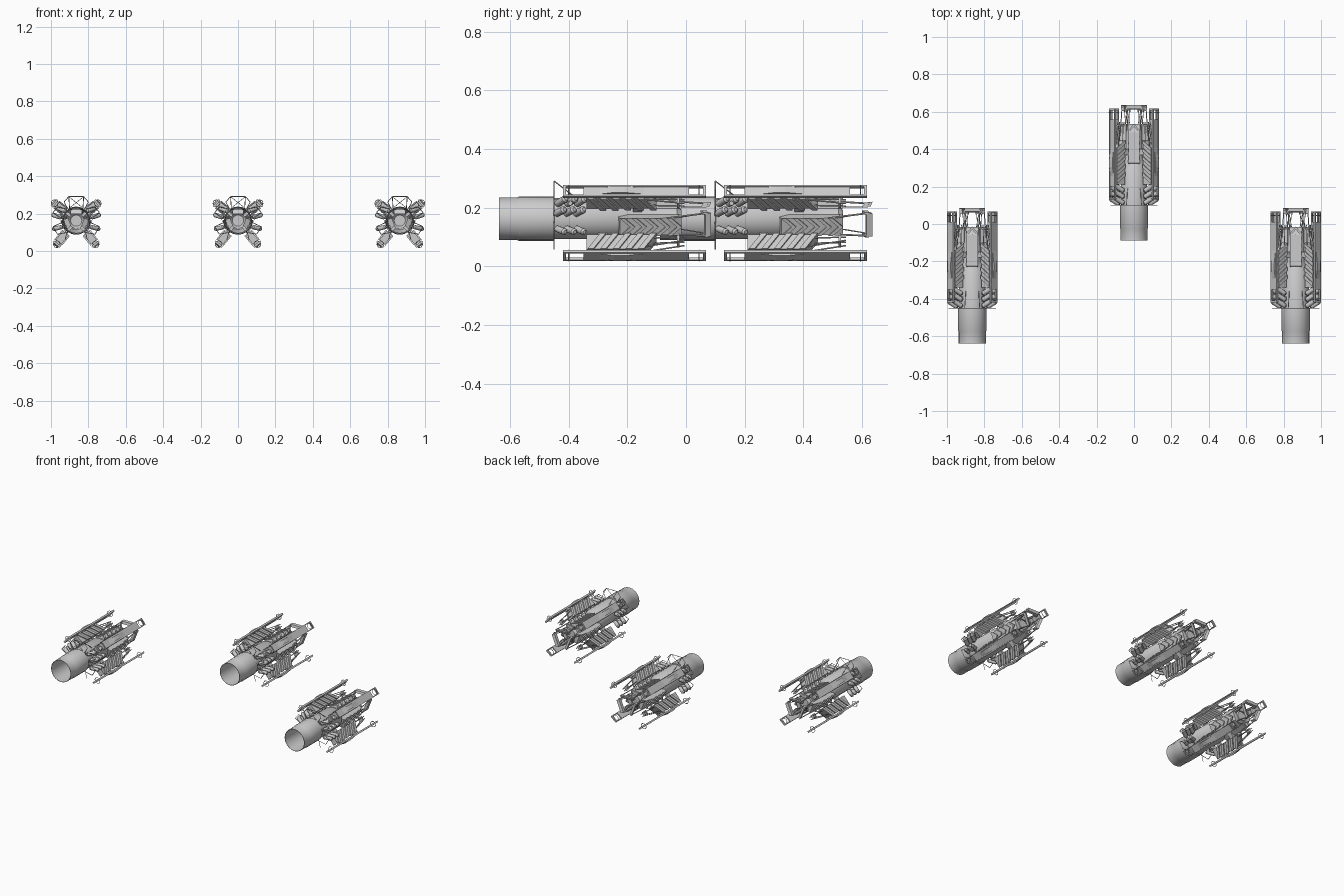
import bpy, bmesh, math
from mathutils import Vector, Matrix

if "Cube" in bpy.data.objects:
    bpy.data.objects.remove(bpy.data.objects["Cube"])

AXIS = 0.1625
UNITS = [(-0.865, 0.0), (0.865, 0.0), (0.0, 0.55)]


def place(a, r, t, y):
    """Point at angle a round the axis: r outwards, t sideways, y along."""
    c, s = math.cos(a), math.sin(a)
    return Vector((r * c - t * s, y, AXIS + r * s + t * c))


def finish(name, bm, smooth=False):
    """Make the mesh once and share it between the three units."""
    bmesh.ops.recalc_face_normals(bm, faces=bm.faces)
    me = bpy.data.meshes.new(name)
    bm.to_mesh(me)
    bm.free()
    for i, (x, y) in enumerate(UNITS):
        ob = bpy.data.objects.new(f"{name}_{i + 1}", me)
        ob.location = (x, y, 0)
        bpy.context.collection.objects.link(ob)
        if smooth and i == 0:
            bpy.ops.object.select_all(action='DESELECT')
            ob.select_set(True)
            bpy.context.view_layer.objects.active = ob
            for p in me.polygons:
                p.use_smooth = True
            me.set_sharp_from_angle(angle=math.radians(35))


def prism(bm, a, pts, t0, t1):
    """Extrude an (r, y) outline from t0 to t1."""
    lo = [bm.verts.new(place(a, r, t0, y)) for r, y in pts]
    hi = [bm.verts.new(place(a, r, t1, y)) for r, y in pts]
    n = len(pts)
    bm.faces.new(lo)
    bm.faces.new(hi[::-1])
    for i in range(n):
        j = (i + 1) % n
        bm.faces.new((lo[i], lo[j], hi[j], hi[i]))


def box(bm, a, r0, r1, t0, t1, y0, y1):
    prism(bm, a, [(r0, y0), (r1, y0), (r1, y1), (r0, y1)], t0, t1)


def rod(bm, p, q, rad, sides=6, rad2=None):
    d = q - p
    m = Matrix.Translation((p + q) / 2) @ d.to_track_quat('Z', 'Y').to_matrix().to_4x4()
    bmesh.ops.create_cone(bm, cap_ends=True, segments=sides, radius1=rad,
                          radius2=rad if rad2 is None else rad2, depth=d.length, matrix=m)


def loop(bm, pts, rad):
    for p, q in zip(pts, pts[1:] + pts[:1]):
        rod(bm, p, q, rad, 4)


# hollow intake and tapering body, turned round the axis
bm = bmesh.new()
prof = [(0.066, -0.46), (0.071, -0.638), (0.073, -0.638), (0.073, -0.575), (0.0755, -0.57),
        (0.0755, -0.45), (0.07, -0.448), (0.07, -0.24), (0.048, -0.20), (0.042, -0.03),
        (0.03, -0.015), (0.0, -0.015)]
vs = [bm.verts.new(place(0, r, 0, y)) for r, y in prof]
es = [bm.edges.new(e) for e in zip(vs, vs[1:])]
bmesh.ops.spin(bm, geom=vs + es, cent=(0, 0, AXIS), axis=(0, 1, 0), angle=math.tau, steps=20)
bmesh.ops.remove_doubles(bm, verts=bm.verts, dist=1e-4)
finish("intake_body", bm, True)

UP, LOW = math.radians(39), math.radians(-50.5)
WINGS = [(UP, 0.148, 0.078), (math.pi - UP, 0.148, 0.078),
         (LOW, 0.163, 0.085), (math.pi - LOW, 0.163, 0.085)]

# four diagonal wings: slanted core with raised slanting ribs on each flank
bm = bmesh.new()
for a, rr, r0 in WINGS:
    r1 = rr - 0.014
    prism(bm, a, [(r0, -0.34), (r1, -0.34), (r1, -0.15), (r0, -0.10)], -0.019, 0.019)
    for k in range(5):
        y = -0.335 + k * 0.043
        for s in (-1, 1):
            prism(bm, a, [(r1 + 0.003, y), (r1 + 0.003, y + 0.02), (r0, y + 0.062), (r0, y + 0.042)],
                  s * 0.019, s * 0.026)
    # root struts and trailing rods
    for y in (-0.30, -0.18):
        box(bm, a, 0.04, r0, -0.008, 0.008, y, y + 0.03)
    for t in (-0.014, 0.014):
        rod(bm, place(a, r0 + 0.012, t, -0.13), place(a, r0 + 0.008, t, -0.005), 0.0025)
        rod(bm, place(a, r1 - 0.01, t, -0.16), place(a, r0 + 0.022, t, -0.005), 0.0025)
    box(bm, a, r0, r0 + 0.028, -0.017, 0.017, -0.03, -0.022)
finish("wing", bm)

# outer rails with open ladder ends and a shallow arched cap
bm = bmesh.new()
for a, rr, r0 in WINGS:
    box(bm, a, rr - 0.005, rr + 0.003, -0.021, 0.021, -0.35, 0.01)
    for t in (-0.021, 0.021):
        box(bm, a, rr - 0.006, rr + 0.005, t - 0.003, t + 0.003, -0.42, 0.068)
    for y in (-0.42, 0.058):
        box(bm, a, rr - 0.006, rr + 0.005, -0.021, 0.021, y, y + 0.01)
    prism(bm, a, [(rr, -0.31), (rr + 0.012, -0.245), (rr + 0.012, -0.21), (rr, -0.12)], -0.014, 0.014)
    for y in (-0.31, -0.17):
        box(bm, a, rr - 0.016, rr, -0.012, 0.012, y, y + 0.05)
    # eight-sided hoops at the rail ends
    for y in (-0.40, 0.045):
        loop(bm, [place(a, rr + 0.019 * math.cos(k * math.tau / 8), 0.019 * math.sin(k * math.tau / 8), y)
                  for k in range(8)], 0.0018)
finish("outer_rail", bm)

# three narrow ribbed panels, top and both sides, with tail frames
bm = bmesh.new()
for a in (math.pi / 2, math.radians(-22), math.pi + math.radians(22)):
    r = 0.064 if a == math.pi / 2 else 0.072
    prism(bm, a, [(0.035, -0.24), (r, -0.225), (r, -0.06), (r - 0.012, -0.015), (0.035, -0.015)],
          -0.03, 0.03)
    for k in range(5):
        y = -0.225 + k * 0.04
        for s in (-1, 1):
            lo = [place(a, r + h, s * t, y + dy) for h in (0, 0.006)
                  for t, dy in ((0, 0.035), (0.032, 0), (0.032, 0.016), (0, 0.051))]
            v = [bm.verts.new(p) for p in lo]
            bm.faces.new(v[:4])
            bm.faces.new(v[4:])
            for i in range(4):
                j = (i + 1) % 4
                bm.faces.new((v[i], v[j], v[j + 4], v[i + 4]))
    # converging rods, crossbars and slanted end plate
    for s in (-1, 1):
        rod(bm, place(a, r - 0.003, s * 0.028, -0.08), place(a, 0.052, s * 0.042, 0.075), 0.003)
        rod(bm, place(a, 0.04, s * 0.02, -0.03), place(a, 0.04, s * 0.036, 0.06), 0.002)
        prism(bm, a, [(0.038, 0.05), (0.055, 0.06), (0.055, 0.075), (0.038, 0.07)],
              s * 0.042 - 0.004, s * 0.042 + 0.004)
    prism(bm, a, [(0.04, 0.062), (0.056, 0.066), (0.058, 0.086), (0.042, 0.08)], -0.042, 0.042)
    box(bm, a, 0.045, 0.058, -0.035, 0.035, -0.026, -0.016)
finish("tail_panel", bm)

# clusters of short round-ended pods on each side
bm = bmesh.new()


def pod(s, x, y, z, d, rad):
    d = Vector((s * d[0], d[1], d[2])).normalized()
    p = Vector((s * x, y, z))
    n = 0.024
    rod(bm, p - d * n, p + d * n, rad, 12)
    rod(bm, p + d * n, p + d * (n + 0.007), rad, 12, rad * 0.55)
    rod(bm, p - d * (n + 0.007), p - d * n, rad * 0.55, 12, rad)


for s in (-1, 1):
    for k in range(3):
        y = -0.425 + k * 0.033
        pod(s, 0.078, y, 0.222, (0.75, 0.5, 0.3), 0.0125)
        pod(s, 0.104, y - 0.004, 0.187, (0.8, 0.5, 0.25), 0.0125)
        pod(s, 0.10, y - 0.002, 0.123, (0.85, 0.5, -0.2), 0.0115)
    for z in (0.215, 0.187, 0.128):
        rod(bm, Vector((s * 0.05, -0.395, z)), Vector((s * 0.10, -0.395, z)), 0.008, 8)
finish("side_pod", bm, True)

# thin wire bracing in the plane behind the intake
bm = bmesh.new()
Y = -0.45


def at(x, z):
    return Vector((x, Y, z))


loop(bm, [at(-0.065, 0.262), at(-0.04, 0.291), at(0.04, 0.291), at(0.065, 0.262),
          at(0.045, 0.225), at(-0.045, 0.225)], 0.002)
for s in (-1, 1):
    rod(bm, at(s * 0.04, 0.291), at(-s * 0.03, 0.235), 0.0015, 4)
    loop(bm, [at(s * 0.05, 0.225), at(s * 0.10, 0.235), at(s * 0.125, 0.205), at(s * 0.07, 0.17)], 0.002)
    loop(bm, [at(s * 0.07, 0.155), at(s * 0.125, 0.13), at(s * 0.10, 0.09), at(s * 0.045, 0.10)], 0.002)
    rod(bm, at(s * 0.05, 0.10), at(s * 0.06, 0.058), 0.002, 4)
    # hoop stays running back to the body
    rod(bm, at(s * 0.04, 0.291), Vector((s * 0.035, -0.36, 0.222)), 0.002, 4)
finish("wire_brace", bm)
